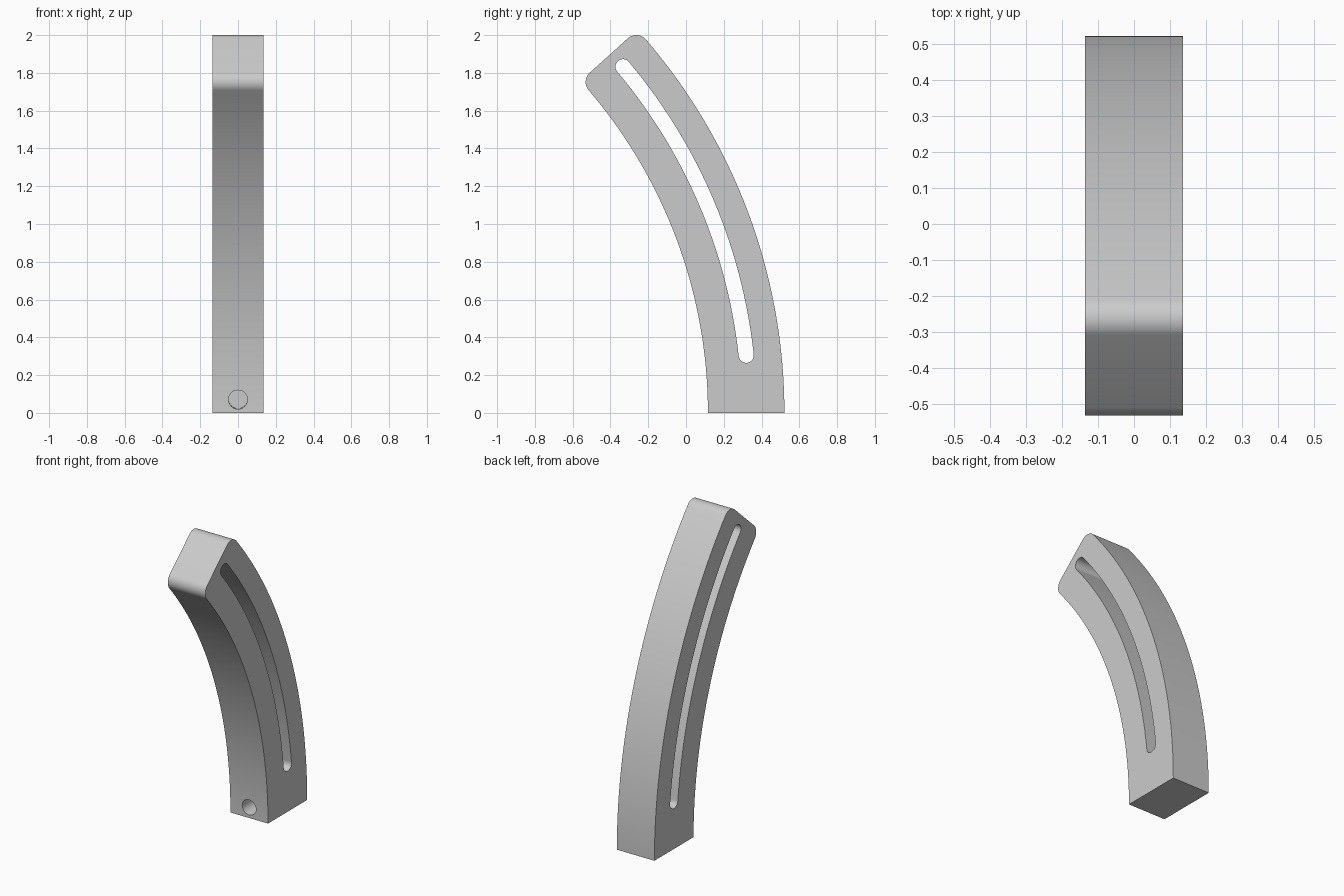
import bpy, bmesh
from math import sin, cos, asin, radians, pi
from mathutils import Vector, Matrix

cube = bpy.data.objects.get("Cube")
if cube:
    bpy.data.objects.remove(cube, do_unlink=True)

CY = -2.51                    # centre of the bend, on the ground plane
R_IN, R_OUT = 2.626, 3.031    # front and back faces
R_SLOT, SLOT_HALF = 2.845, 0.04
END = radians(42)             # sweep of the bend
FILLET = 0.067
HALF_W = 0.136
HOLE_R, HOLE_DEPTH = 0.05, 0.12

grey = bpy.data.materials.new("Plain grey")
grey.use_nodes = True
colour = (0.6, 0.6, 0.6, 1)
grey.diffuse_color = colour
grey.node_tree.nodes["Principled BSDF"].inputs["Base Color"].default_value = colour


def polar(radius, angle, centre=(CY, 0)):
    return (centre[0] + radius * cos(angle), centre[1] + radius * sin(angle))


def arc(radius, a, b, steps, centre=(CY, 0)):
    return [polar(radius, a + (b - a) * i / steps, centre) for i in range(steps + 1)]


def add_object(name, bm):
    bmesh.ops.recalc_face_normals(bm, faces=bm.faces[:])
    mesh = bpy.data.meshes.new(name)
    bm.to_mesh(mesh)
    bm.free()
    mesh.materials.append(grey)
    obj = bpy.data.objects.new(name, mesh)
    bpy.context.collection.objects.link(obj)
    return obj


def extrude_profile(name, points, half):
    """Extrude a (y, z) outline across x."""
    bm = bmesh.new()
    face = bm.faces.new([bm.verts.new((-half, y, z)) for y, z in points])
    new = bmesh.ops.extrude_face_region(bm, geom=[face])["geom"]
    bmesh.ops.translate(bm, vec=(2 * half, 0, 0),
                        verts=[v for v in new if isinstance(v, bmesh.types.BMVert)])
    return add_object(name, bm)


def drill(name, entry, direction):
    """Blind round hole going from entry along direction."""
    direction = Vector(direction).normalized()
    length = HOLE_DEPTH + 0.1
    bm = bmesh.new()
    bmesh.ops.create_cone(bm, cap_ends=True, segments=40, radius1=HOLE_R,
                          radius2=HOLE_R, depth=length)
    centre = Vector(entry) + direction * (HOLE_DEPTH - length / 2)
    turn = direction.to_track_quat('Z', 'Y').to_matrix().to_4x4()
    bm.transform(Matrix.Translation(centre) @ turn)
    return add_object(name, bm)


# Curved bar with a rounded upper end
a_out = END - asin(FILLET / (R_OUT - FILLET))
a_in = END - asin(FILLET / (R_IN + FILLET))
outline = arc(R_OUT, 0, a_out, 72)
outline += arc(FILLET, a_out, END + pi / 2, 12, polar(R_OUT - FILLET, a_out))[1:]
outline += arc(FILLET, END + pi / 2, a_in + pi, 12, polar(R_IN + FILLET, a_in))
outline += arc(R_IN, a_in, 0, 72)[1:]
bar = extrude_profile("curved_bar", outline, HALF_W)

# Long slot through the sides
low, high = radians(6.15), radians(40.1)
slot = arc(R_SLOT + SLOT_HALF, low, high, 64)
slot += arc(SLOT_HALF, high, high + pi, 16, polar(R_SLOT, high))[1:]
slot += arc(R_SLOT - SLOT_HALF, high, low, 64)[1:]
slot += arc(SLOT_HALF, low + pi, low + 2 * pi, 16, polar(R_SLOT, low))[1:-1]
cutters = [extrude_profile("slot_cutter", slot, HALF_W * 2)]

# Two holes in the front face and one in the base
for name, z in (("lower_hole_cutter", 0.07), ("upper_hole_cutter", 0.535)):
    angle = asin(z / R_IN)
    cutters.append(drill(name, (0, *polar(R_IN, angle)), (0, cos(angle), sin(angle))))
cutters.append(drill("base_hole_cutter", (0, 0.417, 0), (0, 0, 1)))

bpy.ops.object.select_all(action='DESELECT')
bpy.context.view_layer.objects.active = bar
bar.select_set(True)
for cutter in cutters:
    cutter.hide_render = True
    mod = bar.modifiers.new(cutter.name, 'BOOLEAN')
    mod.operation = 'DIFFERENCE'
    mod.solver = 'EXACT'
    mod.object = cutter
    bpy.ops.object.modifier_apply(modifier=mod.name)
    bpy.data.objects.remove(cutter, do_unlink=True)

bpy.ops.object.shade_smooth_by_angle(angle=radians(30))
